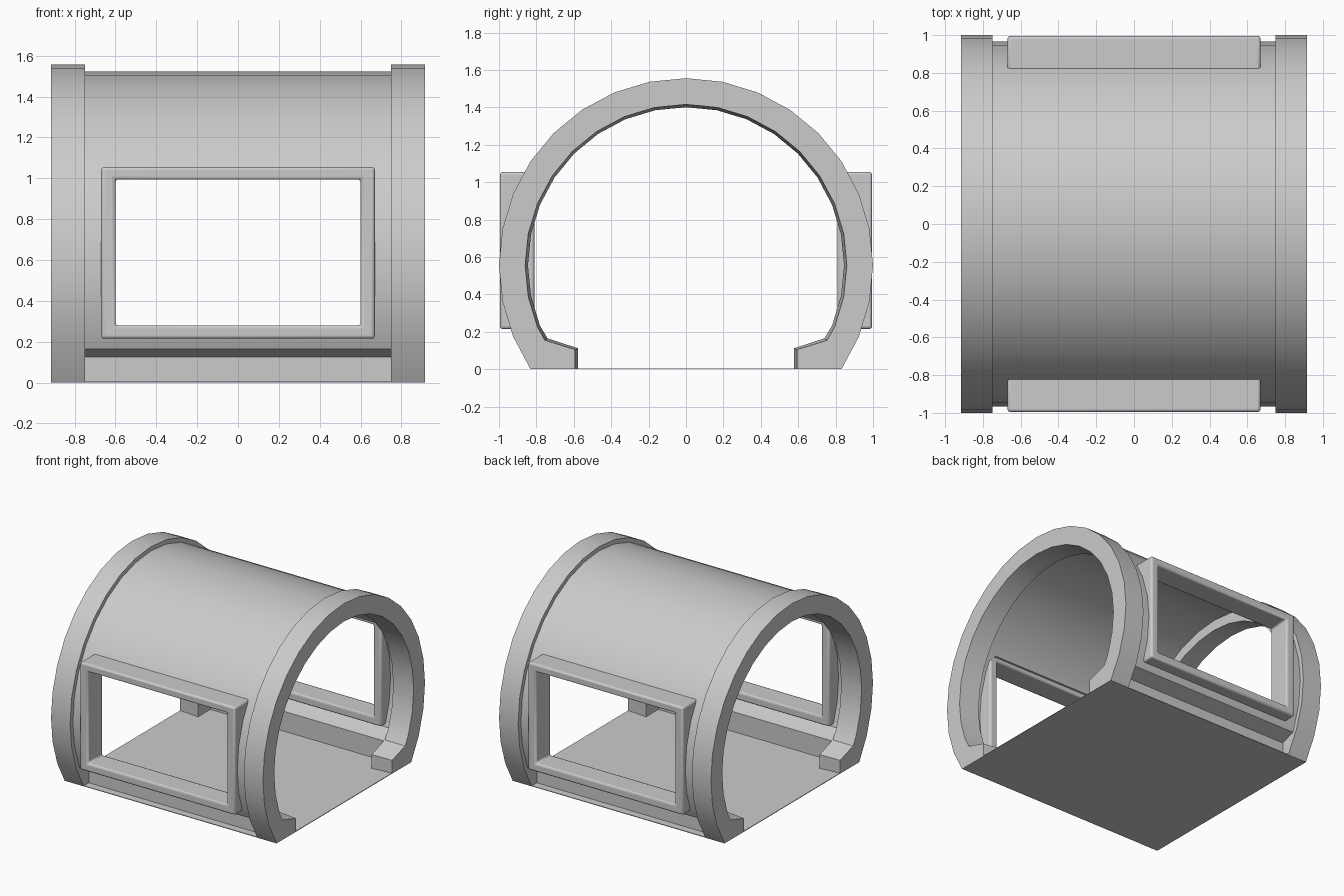
import bpy, bmesh, math
from math import radians

if "Cube" in bpy.data.objects:
    bpy.data.objects.remove(bpy.data.objects["Cube"], do_unlink=True)

GREY = (0.6, 0.6, 0.6, 1)
grey = bpy.data.materials.new("light_grey")
grey.use_nodes = True
grey.diffuse_color = GREY
grey.node_tree.nodes["Principled BSDF"].inputs["Base Color"].default_value = GREY

CENTRE = 0.556          # height of the tunnel axis
STEP = 11.25            # angle of one facet
END, RIM = 0.915, 0.75  # outer and inner x of the end rings


def loft(name, loops, cyclic=False):
    """Skin a list of equal closed loops; cap the ends unless cyclic."""
    bm = bmesh.new()
    rows = [[bm.verts.new(p) for p in loop] for loop in loops]
    n = len(rows[0])
    pairs = list(zip(rows, rows[1:]))
    if cyclic:
        pairs.append((rows[-1], rows[0]))
    else:
        bm.faces.new(rows[0])
        bm.faces.new(rows[-1])
    for a, b in pairs:
        for i in range(n):
            j = (i + 1) % n
            bm.faces.new((a[i], a[j], b[j], b[i]))
    bmesh.ops.recalc_face_normals(bm, faces=bm.faces)
    mesh = bpy.data.meshes.new(name)
    bm.to_mesh(mesh)
    bm.free()
    mesh.materials.append(grey)
    obj = bpy.data.objects.new(name, mesh)
    bpy.context.collection.objects.link(obj)
    return obj


def smooth(obj):
    bpy.ops.object.select_all(action='DESELECT')
    obj.select_set(True)
    bpy.context.view_layer.objects.active = obj
    bpy.ops.object.shade_smooth_by_angle(angle=radians(30))


def arch(radius, below, foot):
    """Arc over the top, ending 'below' facets under the axis, plus foot points."""
    k = 8 + below
    arc = [(radius * math.sin(radians(STEP * i)),
            CENTRE + radius * math.cos(radians(STEP * i))) for i in range(-k, k + 1)]
    return [(-y, z) for y, z in reversed(foot)] + arc + foot


def section(x, outer, inner):
    return [(x, y, z) for y, z in outer + inner[::-1]]


def box(name, x, y, z0, z1):
    corners = [(-x, -y), (x, -y), (x, y), (-x, y)]
    return loft(name, [[(a, b, z) for a, b in corners] for z in (z0, z1)])


# End rings with inward feet and a slightly tapered inside
ring_outer = arch(1.0, 3, [])
wide = arch(0.86, 2, [(0.755, 0.155), (0.593, 0.105), (0.593, 0)])
narrow = arch(0.845, 2, [(0.74, 0.165), (0.577, 0.112), (0.577, 0)])
for side, label in ((1, "left"), (-1, "right")):
    smooth(loft(label + "_end_ring", [section(side * RIM, ring_outer, narrow),
                                      section(side * END, ring_outer, wide)]))

# Thin arched shell with folded sills
shell_outer = arch(0.966, 2, [(0.882, 0.165), (0.77, 0.125), (0.77, 0)])
shell_inner = arch(0.926, 2, [(0.845, 0.196), (0.73, 0.16), (0.73, 0)])
shell = loft("arched_shell", [section(x, shell_outer, shell_inner) for x in (-RIM, RIM)])

# Window openings through both sides
cutter = box("window_cutter", 0.635, 1.2, 0.25, 1.025)
cutter.hide_render = True
cutter.hide_set(True)
cut = shell.modifiers.new("windows", 'BOOLEAN')
cut.object = cutter
cut.solver = 'EXACT'
bpy.context.view_layer.objects.active = shell
bpy.ops.object.modifier_apply(modifier=cut.name)
bpy.data.objects.remove(cutter, do_unlink=True)
smooth(shell)

# Window frames with rounded edges


def rectangle(x, z0, z1, y):
    return [(-x, y, z0), (x, y, z0), (x, y, z1), (-x, y, z1)]


for side, label in ((-1, "front"), (1, "back")):
    big, small = (0.67, 0.215, 1.055), (0.60, 0.28, 0.995)
    front, back = side * 0.995, side * 0.81
    frame = loft(label + "_window_frame",
                 [rectangle(*big, front), rectangle(*small, front),
                  rectangle(*small, back), rectangle(*big, back)], cyclic=True)
    bevel = frame.modifiers.new("rounded", 'BEVEL')
    bevel.width = 0.015
    bevel.segments = 3
    smooth(frame)

# Floor plate
box("floor", END, 0.83, 0, 0.005)
